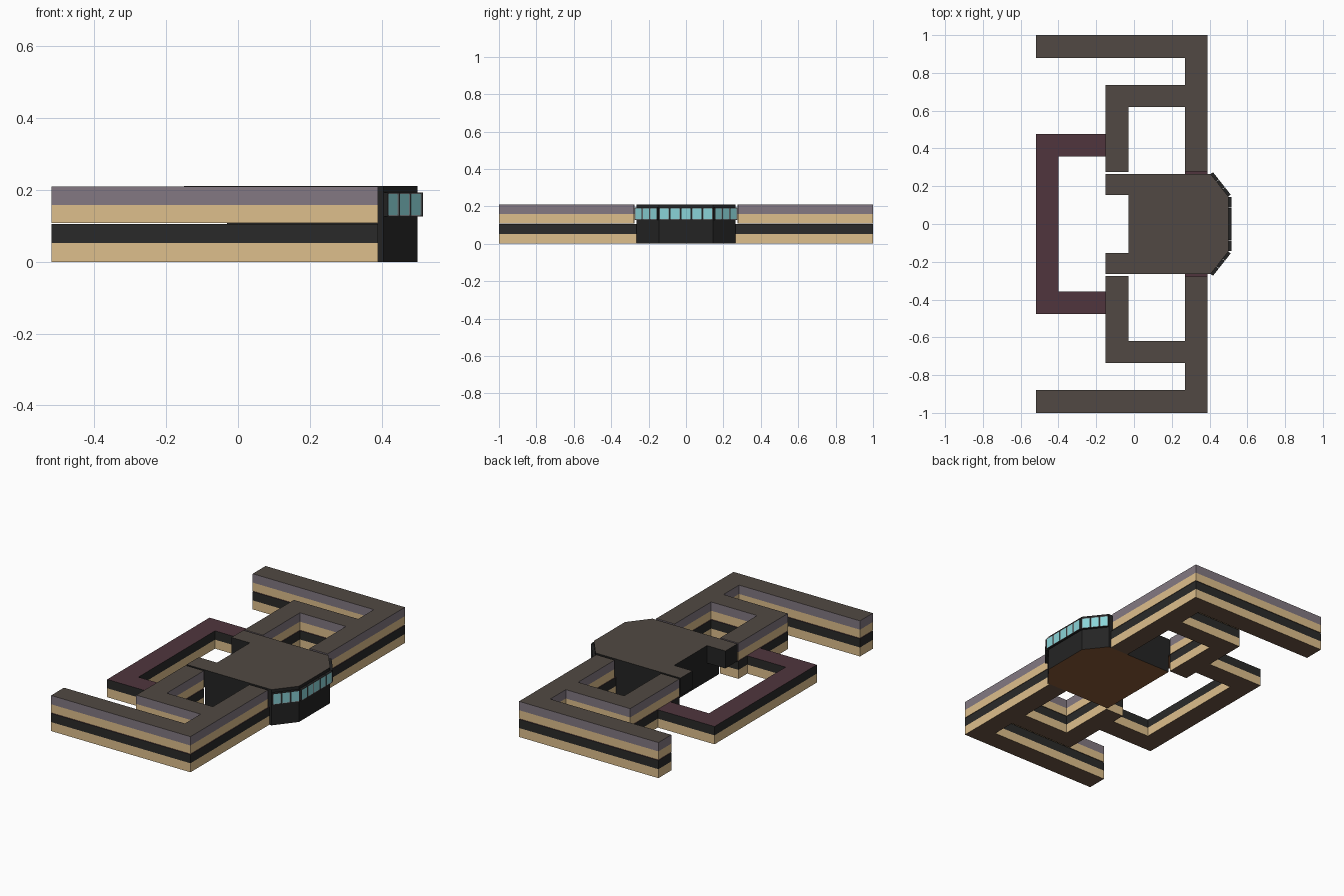
import bpy, bmesh
from mathutils import Vector, Matrix

if "Cube" in bpy.data.objects:
    bpy.data.objects.remove(bpy.data.objects["Cube"])


def material(name, r, g, b):
    def lin(c):
        c /= 255
        return c / 12.92 if c <= 0.04045 else ((c + 0.055) / 1.055) ** 2.4
    m = bpy.data.materials.new(name)
    m.diffuse_color = (lin(r), lin(g), lin(b), 1)
    m.use_nodes = True
    m.node_tree.nodes["Principled BSDF"].inputs["Base Color"].default_value = m.diffuse_color
    return m


ROOF = material("roof_brown_grey", 81, 73, 67)
MAROON = material("maroon_roof", 80, 53, 61)
TAN = material("tan_wall", 222, 191, 140)
CHARCOAL = material("charcoal_band", 42, 42, 41)
MAUVE = material("mauve_grey_band", 131, 121, 130)
BLACK = material("black_wall", 36, 36, 36)
UNDER = material("dark_brown_underside", 110, 86, 68)
UNDER_HALL = material("warm_brown_underside", 140, 92, 55)
FRAME = material("grey_frame", 120, 125, 128)
GLASS = material("teal_glass", 138, 212, 216)


def add_object(name, bm, mats):
    me = bpy.data.meshes.new(name)
    bm.to_mesh(me)
    bm.free()
    for m in mats:
        me.materials.append(m)
    ob = bpy.data.objects.new(name, me)
    bpy.context.collection.objects.link(ob)
    return ob


def prism(name, outline, levels, walls, top, bottom, mirror=False):
    """Counter-clockwise outline raised through levels, one wall colour per level."""
    bm = bmesh.new()
    rings = [[bm.verts.new((x, y, z)) for x, y in outline] for z in levels]
    n = len(outline)
    for k in range(len(levels) - 1):
        for i in range(n):
            j = (i + 1) % n
            f = bm.faces.new((rings[k][i], rings[k][j], rings[k + 1][j], rings[k + 1][i]))
            f.material_index = k
    cap = bm.faces.new(rings[-1])
    cap.material_index = len(walls)
    base = bm.faces.new(rings[0][::-1])
    base.material_index = len(walls) + 1
    bm.normal_update()
    bmesh.ops.triangulate(bm, faces=[cap, base])
    ob = add_object(name, bm, walls + [top, bottom])
    if mirror:
        mod = ob.modifiers.new("mirror", "MIRROR")
        mod.use_axis = (False, True, False)
        mod.use_mirror_merge = False
    return ob


# wings: long arm, courtyard loop and link to the hall
def wing(end):
    return [(-.15, .275), (-.03, .275), (-.03, .62), (.27, .62), (.27, end), (.39, end),
            (.39, 1), (-.52, 1), (-.52, .88), (.27, .88), (.27, .735), (-.15, .735)]


prism("wing_lower_storey", wing(.265), [0, .053, .105], [TAN, CHARCOAL], MAROON, UNDER, True)
prism("wing_upper_storey", wing(.279), [.108, .158, .21], [TAN, MAUVE], ROOF, UNDER, True)

# single-storey rear wing
rear = [(-.52, -.477), (-.15, -.477), (-.15, -.357), (-.40, -.357),
        (-.40, .357), (-.15, .357), (-.15, .477), (-.52, .477)]
prism("rear_wing", rear, [0, .053, .105], [TAN, CHARCOAL], MAROON, UNDER)

# central hall with chamfered front; the upper storey has two rear prongs
front = [(.405, -.265), (.5, -.145), (.5, .145), (.405, .265)]
prism("hall_lower_storey", [(-.03, -.265)] + front + [(-.03, .265)],
      [0, .108], [BLACK], ROOF, UNDER_HALL)
prism("hall_upper_storey", [(-.15, -.265)] + front + [(-.15, .265), (-.15, .153),
      (-.03, .153), (-.03, -.153), (-.15, -.153)],
      [.108, .211], [BLACK], ROOF, UNDER_HALL)

# window bays around the front of the hall: black housings, grey frames, glass
bm = bmesh.new()
for (a, b), count in zip(zip(front, front[1:]), (3, 5, 3)):
    a, b = Vector((*a, 0)), Vector((*b, 0))
    along = (b - a).normalized()
    out = Vector((along.y, -along.x, 0))
    step = (b - a).length / count
    for i in range(count):
        c = a + along * step * (i + .5) + out * .006 + Vector((0, 0, .16))
        rot = Matrix((out, along, (0, 0, 1))).transposed().to_4x4()
        mat = Matrix.Translation(c) @ rot @ Matrix.Diagonal((.02, step * .96, .066, 1))
        verts = bmesh.ops.create_cube(bm, size=1, matrix=mat)["verts"]
        faces = {f for v in verts for f in v.link_faces}
        bm.normal_update()
        pane = max(faces, key=lambda f: f.normal.dot(out))
        rim = bmesh.ops.inset_region(bm, faces=[pane], thickness=.006, depth=-.002)["faces"]
        for f in rim:
            f.material_index = 1
        pane.material_index = 2
add_object("front_windows", bm, [BLACK, FRAME, GLASS])
